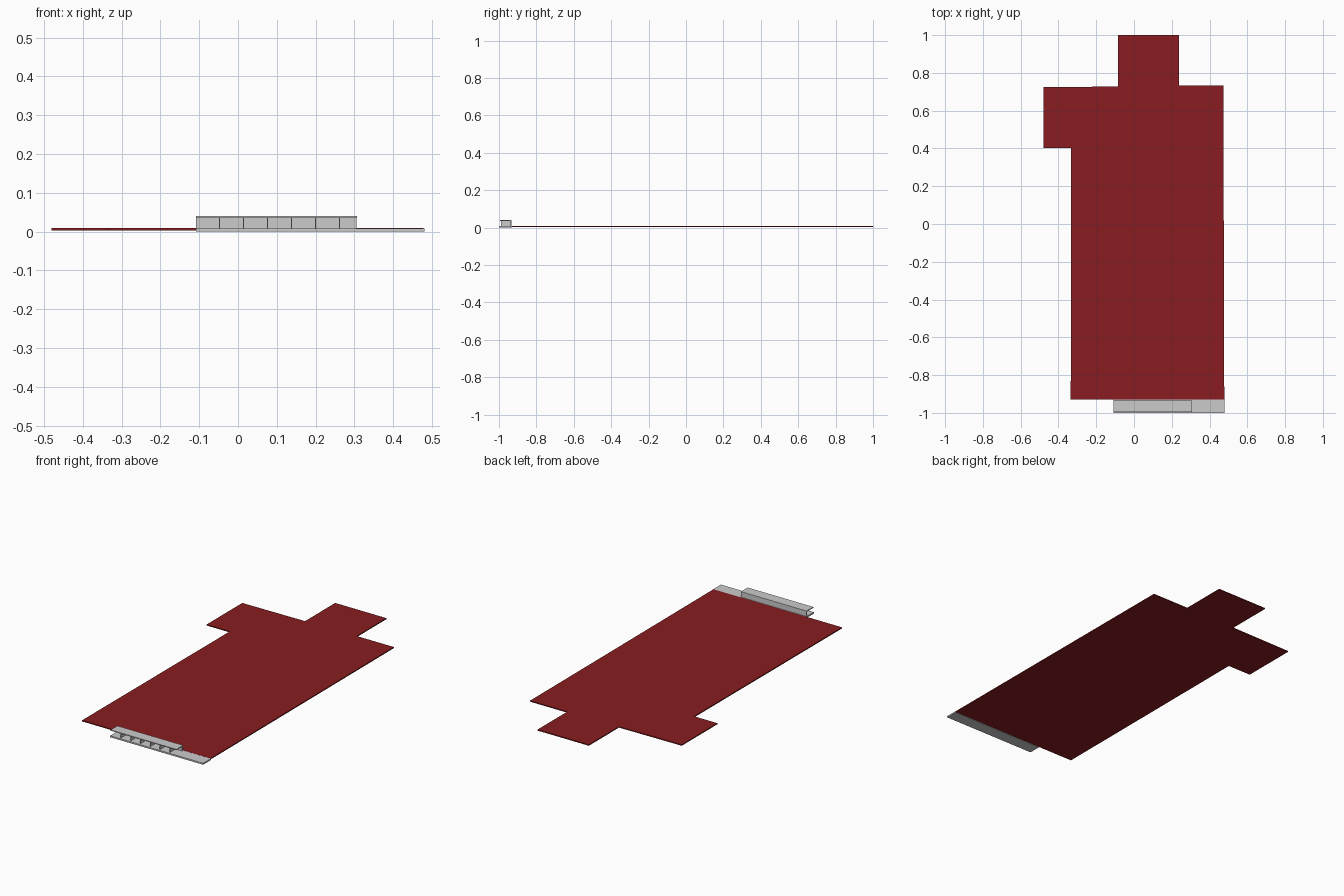
import bpy, bmesh

if "Cube" in bpy.data.objects:
    bpy.data.objects.remove(bpy.data.objects["Cube"])


def prism(name, outline, z0, z1, mat=None):
    """Extrude a flat outline (x, y) from z0 to z1."""
    bm = bmesh.new()
    face = bm.faces.new([bm.verts.new((x, y, z0)) for x, y in outline])
    ext = bmesh.ops.extrude_face_region(bm, geom=[face])
    for v in ext["geom"]:
        if isinstance(v, bmesh.types.BMVert):
            v.co.z = z1
    bmesh.ops.recalc_face_normals(bm, faces=bm.faces)
    me = bpy.data.meshes.new(name)
    bm.to_mesh(me)
    bm.free()
    ob = bpy.data.objects.new(name, me)
    bpy.context.collection.objects.link(ob)
    if mat:
        me.materials.append(mat)
    return ob


def box(name, x0, x1, y0, y1, z0, z1):
    return prism(name, [(x0, y0), (x1, y0), (x1, y1), (x0, y1)], z0, z1)


red = bpy.data.materials.new("red_floor")
red.diffuse_color = (0.25, 0.012, 0.014, 1)
red.use_nodes = True
red.node_tree.nodes["Principled BSDF"].inputs["Base Color"].default_value = red.diffuse_color

# Main floor slab with the two projecting wings
prism("floor_slab", [
    (-0.335, -0.93), (0.478, -0.93), (0.473, 0.732), (0.238, 0.732),
    (0.238, 1.0), (-0.086, 1.0), (-0.086, 0.728), (-0.48, 0.724),
    (-0.48, 0.402), (-0.333, 0.402)], 0.003, 0.009, red)

# Grey strip along the front edge
box("front_strip", -0.108, 0.48, -1.0, -0.93, 0.0, 0.0085)

# Open-fronted shelter: back wall, roof and thin dividers
box("shelter_back_wall", -0.108, 0.305, -0.94, -0.934, 0.0085, 0.036)
box("shelter_roof", -0.108, 0.307, -0.995, -0.934, 0.035, 0.04)
for i in range(6):
    x = -0.048 + i * 0.062
    box(f"shelter_divider_{i + 1}", x - 0.0015, x + 0.0015, -0.99, -0.94, 0.0085, 0.035)
